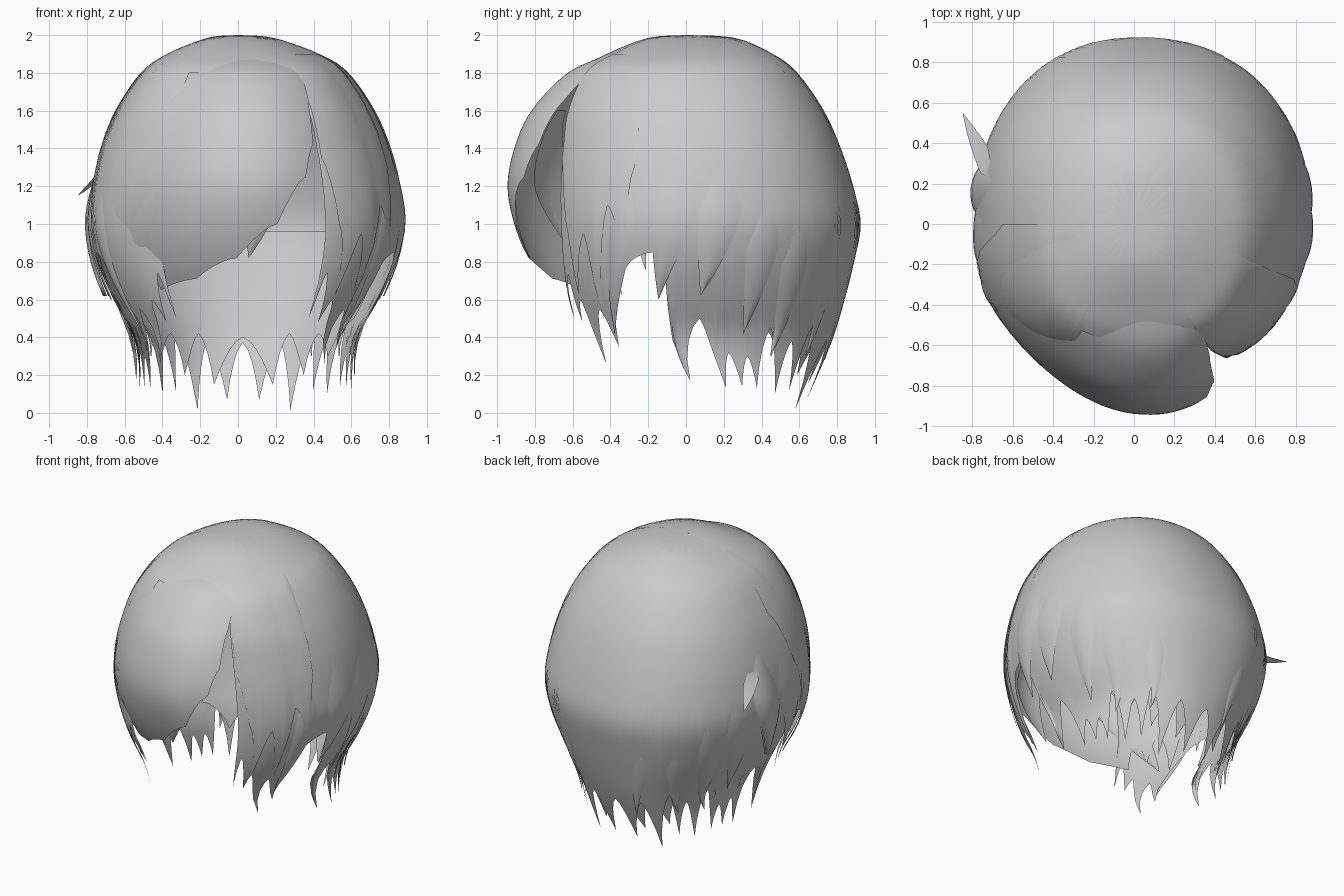
import bpy, bmesh, math

if "Cube" in bpy.data.objects:
    bpy.data.objects.remove(bpy.data.objects["Cube"])

# Head profile rows: z, half width, back depth, front depth, fringe depth
ROWS = [(2.0, 0, 0, 0, 0), (1.985, .18, .26, .2, .2), (1.9, .41, .46, .42, .40),
        (1.8, .56, .59, .58, .62), (1.6, .70, .73, .68, .81), (1.4, .785, .82, .71, .90),
        (1.2, .835, .885, .73, .935), (1.0, .855, .925, .73, .90), (.8, .81, .89, .72, .82),
        (.6, .72, .84, .69, .70), (.4, .61, .78, .62, .62), (.2, .59, .70, .56, .56),
        (0, .62, .61, .55, .55)]


def row_at(u):
    """Smooth (Catmull-Rom) interpolation of the profile rows."""
    i = max(0, min(int(u), len(ROWS) - 2))
    f = u - i
    p = [ROWS[max(0, min(k, len(ROWS) - 1))] for k in (i - 1, i, i + 1, i + 2)]
    return [.5 * (2 * b + (c - a) * f + (2 * a - 5 * b + 4 * c - d) * f * f
                  + (3 * b - a - 3 * c + d) * f ** 3) for a, b, c, d in zip(*p)]


def u_of(z):
    for i in range(len(ROWS) - 1):
        if z >= ROWS[i + 1][0]:
            break
    lo, hi = float(i), i + 1.0
    for _ in range(25):
        m = (lo + hi) / 2
        lo, hi = (m, hi) if row_at(m)[0] > z else (lo, m)
    return lo


def surf(deg, u, fringe=False, scale=1.0):
    """Point on the head shell at an angle (0 = right, 90 = back)."""
    z, rx, yb, yf, yg = row_at(u)
    c, s = math.cos(math.radians(deg)), math.sin(math.radians(deg))
    n = 2.2 if s > 0 else (2.1 if fringe else 2.5)
    depth = yb if s > 0 else (yg if fringe else yf)
    if fringe and s < 0:   # fringe bulges most just right of the middle
        depth *= .88 + .12 * math.cos(1.4 * math.radians(deg + 80)) ** 2
    rx *= .95 if c < 0 else 1 - .06 * min(1, max(0, -s) / .5)
    px = math.copysign(abs(c) ** (2 / n), c) * rx * scale
    py = math.copysign(abs(s) ** (2 / n), s) * depth * scale
    return (.025 * min(1, rx * 2) + px, py, z)


def grid_object(name, cols):
    bm = bmesh.new()
    vs = [[bm.verts.new(p) for p in col] for col in cols]
    for a, b in zip(vs, vs[1:]):
        for j in range(len(a) - 1):
            bm.faces.new((a[j], a[j + 1], b[j + 1], b[j]))
    bmesh.ops.remove_doubles(bm, verts=bm.verts, dist=.0004)
    for f in bm.faces:
        f.smooth = True
    me = bpy.data.meshes.new(name)
    bm.to_mesh(me)
    bm.free()
    ob = bpy.data.objects.new(name, me)
    bpy.context.collection.objects.link(ob)
    return ob


def panel(name, hem, z_top, fringe=False, scale=1.0, rows=34, twist=0):
    """Hair sheet hanging from z_top to a jagged hem of (angle, z) points."""
    cols = []
    for (a0, h0), (a1, h1) in zip(hem, hem[1:]):
        n = max(4, math.ceil((a1 - a0) / 3))
        for k in range(n):
            t = k / n
            # ease so that valleys are round and tips are sharp
            e = t ** 1.5 if h1 < h0 else 1 - (1 - t) ** 1.5
            cols.append((a0 + (a1 - a0) * t, h0 + (h1 - h0) * e))
    cols.append(hem[-1])
    u0 = u_of(z_top)
    out = []
    for a, h in cols:
        u1 = u_of(h)
        col = []
        for j in range(rows + 1):
            u = u0 + (u1 - u0) * j / rows
            low = max(0, u - 9.5)
            col.append(surf(a + twist * low * low * math.cos(math.radians(a)), u, fringe, scale))
        out.append(col)
    return grid_object(name, out)


def lock(name, a0, z0, a1, z1, width, fringe=False, lift=.01, flare=.02):
    """Single tapered strand lying on the shell."""
    m, across, cols = 14, 6, []
    for k in range(across + 1):
        v = k / across * 2 - 1
        col = []
        for j in range(m + 1):
            s = j / m
            w = width * min(1, .25 + 1.8 * s) * (1 - s ** 2.2)
            a = a0 + (a1 - a0) * s ** 1.6 + v * w
            sc = 1 + lift * (1 - v * v) * min(1, s * 2.5) + flare * s * s - .006 * (1 - s)
            col.append(surf(a, u_of(z0 + (z1 - z0) * s), fringe, sc))
        cols.append(col)
    return grid_object(name, cols)


# Main hair: crown, back and sides with a jagged hem, open at the face
half = [(-61, .5), (-58, .74), (-54, .48), (-50, .6), (-45, .26), (-38, .55), (-32, .35),
        (-25, .68), (-17, .82), (-10, .85), (-6, .78), (-4, .17), (4, .5), (10, .13), (14, .32),
        (18, .14), (22, .3), (26, .13), (32, .45), (38, .1), (44, .38), (49, .12), (55, .45),
        (63, .015), (73, .38), (82, .07), (90, .37)]
hem = half + [(180 - a, h) for a, h in reversed(half[:-1])]
main = [(-63, 1.4), (-62, 1.0)] + hem + [(242, 1.0), (243, 1.4)]
panel("main_hair", main, 2.0, twist=2)
# Crown patch closing the dome above the forehead
panel("front_crown", [(-118, 1.8), (-90, 1.8), (-62, 1.8)], 2.0, rows=12)
# Inner nape layer below the back of the head
nape = [(25, .5), (40, .3), (50, .42), (58, .2), (68, .42), (76, .15), (90, .4)]
panel("nape_layer", nape + [(180 - a, h) for a, h in reversed(nape[:-1])], .96, scale=.975, rows=16)

# Swept fringe from the parting to the left side
fringe = [(-180, 1.6), (-172, 1.25), (-164, .75), (-157, 1.1), (-149, .62), (-142, .98),
          (-136, .72), (-131, .92), (-126, .65), (-108, .71), (-92, .82), (-78, 1.0),
          (-66, 1.25), (-61, 1.42), (-58, 1.65), (-54, 1.86)]
panel("swept_fringe", fringe, 1.94, True, 1.015)
lock("fringe_strand", -80, 1.5, -88, .82, 9, True, .006, .0)
lock("fringe_left_strand", -118, 1.6, -143, .62, 12, True, .015, .02)

# Right front sheet beside the parting
side = [(-62, 1.35), (-56, 1.0), (-50, .62), (-43, .95), (-36, .5), (-29, 1.1), (-22, .85),
        (-17, 1.3), (-12, 1.86)]
panel("right_front_sheet", side, 1.9, False, 1.012)

# Layered side strands: angle and z of the root, angle and z of the tip, width
strands = [(-20, 1.4, -31, .42, 7), (-2, 1.45, -8, .6, 8), (12, 1.4, 4, .62, 8),
           (26, 1.2, 20, .42, 7), (40, 1.1, 34, .3, 7)]
for i, (a0, z0, a1, z1, w) in enumerate(strands):
    lock(f"right_strand_{i}", a0, z0, a1, z1, w)
    lock(f"left_strand_{i}", 180 - a0, z0, 180 - a1, z1, w)
# Outermost strand on the left
lock("left_outer_strand", 168, 1.45, 176, .62, 8, lift=.03, flare=.04)

# Back strands
for i, (a0, a1, z1) in enumerate([(60, 55, .3), (108, 103, .28), (124, 130, .3)]):
    lock(f"back_strand_{i}", a0, .9, a1, z1, 5, lift=.006)

# Loose flick sticking out on the left
lock("loose_flick", 164, 1.32, 152, 1.15, 5, lift=.0, flare=.22)
